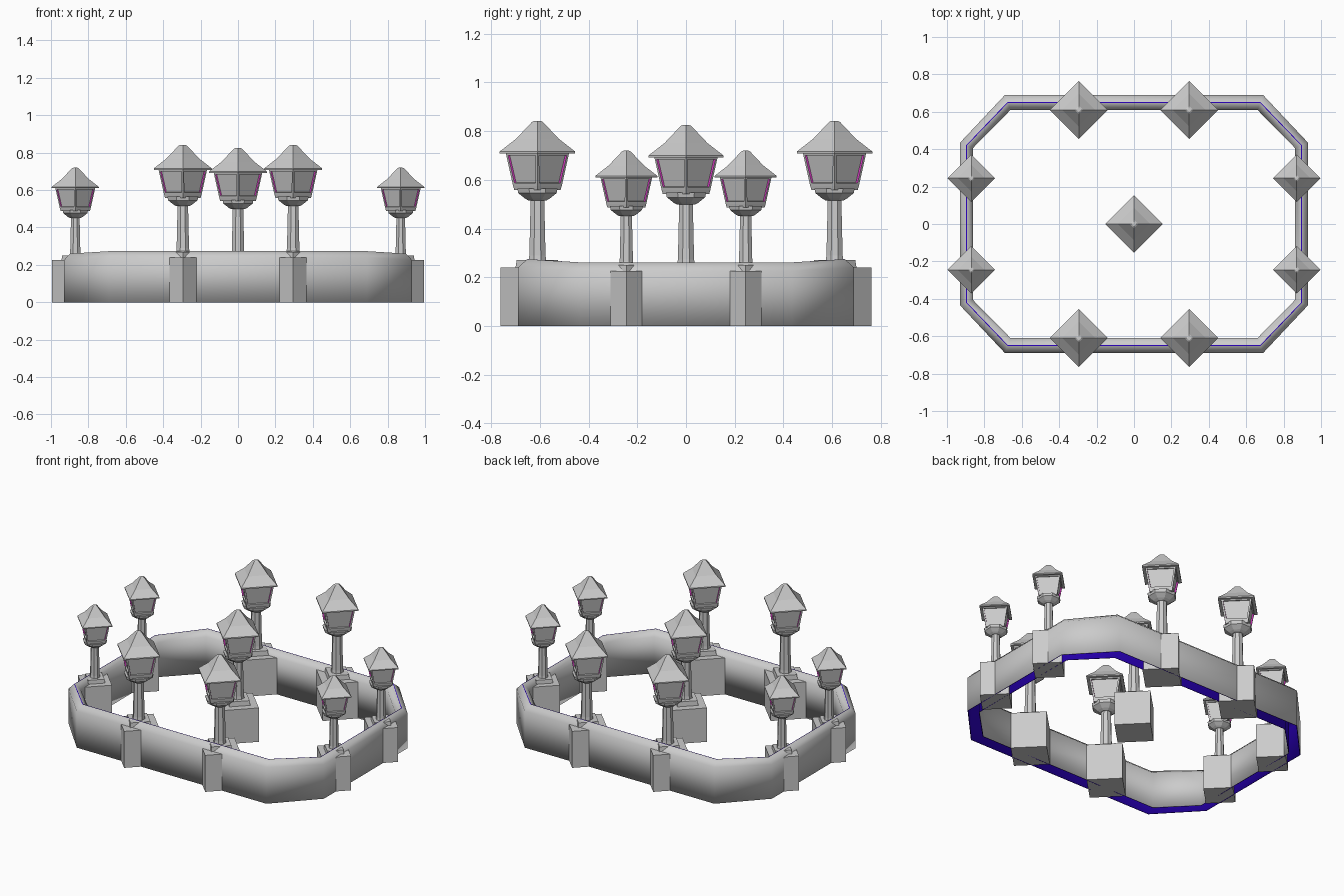
import bpy, bmesh
from math import cos, sin, pi
from mathutils import Vector

cube = bpy.data.objects.get("Cube")
if cube:
    bpy.data.objects.remove(cube)


def material(name, color):
    mat = bpy.data.materials.new(name)
    mat.use_nodes = True
    mat.diffuse_color = (*color, 1)
    mat.node_tree.nodes["Principled BSDF"].inputs["Base Color"].default_value = (*color, 1)
    return mat


stone = material("stone_grey", (0.6, 0.6, 0.6))
blue = material("lining_blue", (0.025, 0.0, 0.55))
magenta = material("reveal_magenta", (0.75, 0.05, 0.6))


def add_object(name, bm, mats, smooth=None):
    bmesh.ops.recalc_face_normals(bm, faces=bm.faces)
    mesh = bpy.data.meshes.new(name)
    bm.to_mesh(mesh)
    bm.free()
    for mat in mats:
        mesh.materials.append(mat)
    ob = bpy.data.objects.new(name, mesh)
    bpy.context.collection.objects.link(ob)
    if smooth:
        bpy.ops.object.select_all(action='DESELECT')
        ob.select_set(True)
        bpy.context.view_layer.objects.active = ob
        bpy.ops.object.shade_smooth_by_angle(angle=smooth)
    return ob


def loft(profile, sides, origin, scale):
    """Closed solid from (radius, height) rings; four sides give a diamond plan."""
    bm = bmesh.new()
    turn = pi / 8 if sides == 8 else 0
    rings = []
    for radius, z in profile:
        rings.append([bm.verts.new(origin + scale * Vector((
            radius * cos(turn + 2 * pi * i / sides),
            radius * sin(turn + 2 * pi * i / sides), z))) for i in range(sides)])
    for low, high in zip(rings, rings[1:]):
        for i in range(sides):
            j = (i + 1) % sides
            bm.faces.new((low[i], low[j], high[j], high[i]))
    bm.faces.new(rings[0][::-1])
    bm.faces.new(rings[-1])
    bmesh.ops.recalc_face_normals(bm, faces=bm.faces)
    return bm


# Lamp parts: sides and (radius, height) profile above the base block
PARTS = {
    "plinth": (4, [(0.09, 0), (0.085, 0.03)]),
    "post": (8, [(0.04, 0.02), (0.036, 0.05), (0.03, 0.29)]),
    "bowl": (8, [(0.04, 0.275), (0.055, 0.283), (0.085, 0.305), (0.09, 0.325)]),
    "roof": (4, [(0.155, 0.468), (0.155, 0.476), (0.088, 0.528), (0.022, 0.598), (0.012, 0.602)]),
}


def street_lamp(tag, x, y, base, scale):
    origin = Vector((x, y, base))
    block = [(0.152, -base / scale), (0.152, 0)]
    add_object("base_block_" + tag, loft(block, 4, origin, scale), [stone])
    for part, (sides, profile) in PARTS.items():
        add_object(part + "_" + tag, loft(profile, sides, origin, scale), [stone])

    # Lantern with a sunk window on each side
    bm = loft([(0.095, 0.318), (0.1, 0.335), (0.13, 0.47)], 4, origin, scale)
    panes = [f for f in bm.faces if abs(f.normal.z) < 0.5
             and f.calc_center_median().z > base + 0.36 * scale]
    bmesh.ops.inset_individual(bm, faces=panes, thickness=0.015 * scale)
    reveals = bmesh.ops.inset_individual(
        bm, faces=panes, thickness=0.0015 * scale, depth=-0.009 * scale)["faces"]
    for f in reveals:
        f.normal_update()
        if abs(f.normal.z) < 0.5 and f not in panes:
            f.material_index = 1
    add_object("lantern_" + tag, bm, [stone, magenta])


street_lamp("centre", 0, 0, 0.223, 1)
for sx, side in ((1, "left"), (-1, "right")):
    for sy, end in ((-1, "front"), (1, "back")):
        street_lamp(f"{end}_{side}", sx * 0.295, sy * 0.61, 0.24, 1)
        street_lamp(f"side_{end}_{side}", sx * 0.87, sy * 0.245, 0.226, 0.82)

# Ring wall: octagonal plan, hollow below, with a gabled coping
quarter = [((0.93, 0.435), (0.862, 0.405), 0.226), ((0.69, 0.69), (0.66, 0.61), 0.24)]
plan = []
for sx, sy in ((1, 1), (-1, 1), (-1, -1), (1, -1)):
    for outer, inner, top in (quarter if sx * sy > 0 else quarter[::-1]):
        flip = Vector((sx, sy))
        plan.append((Vector(outer) * flip, Vector(inner) * flip, top))

bm = bmesh.new()
rows = []
for outer, inner, top in plan:
    # (share from outer to inner, height)
    section = [(0, 0), (0, top), (0.47, top + 0.034), (0.53, top + 0.034), (1, top), (1, 0)]
    rows.append([bm.verts.new((*outer.lerp(inner, t), z)) for t, z in section])
for i, row in enumerate(rows):
    nxt = rows[(i + 1) % len(rows)]
    for k in range(len(row) - 1):
        face = bm.faces.new((row[k], nxt[k], nxt[k + 1], row[k + 1]))
        face.material_index = 1 if k == 2 else 0
wall = add_object("ring_wall", bm, [stone, blue], smooth=pi / 3)
lining = wall.modifiers.new("lining", 'SOLIDIFY')
lining.thickness = 0.005
lining.offset = -1
lining.material_offset = 1
lining.material_offset_rim = 1
